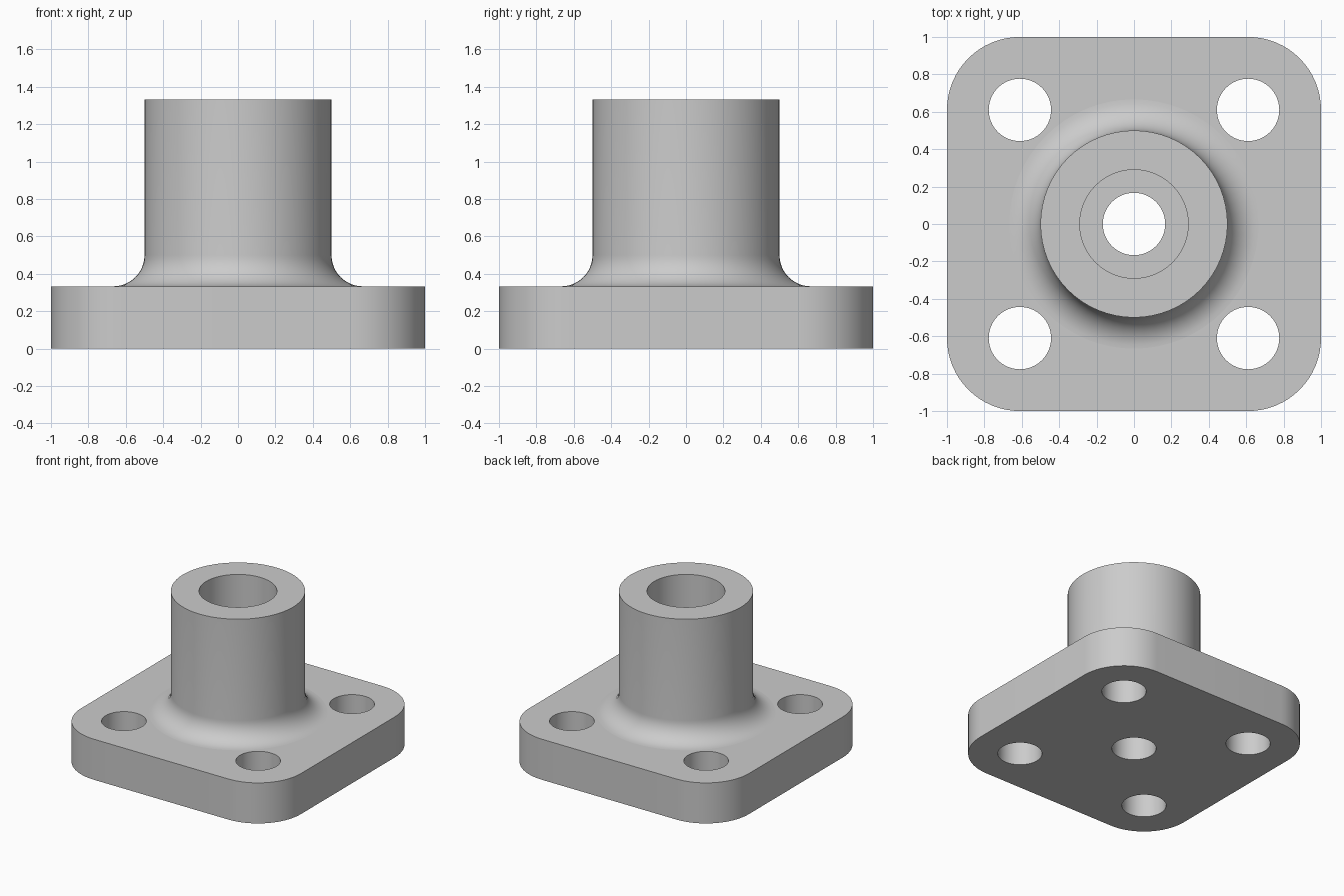
import bpy, bmesh
from math import sin, cos, pi, radians

if "Cube" in bpy.data.objects:
    bpy.data.objects.remove(bpy.data.objects["Cube"], do_unlink=True)

PLATE_H, TOP = 1 / 3, 4 / 3          # plate thickness, overall height
CORNER, HOLE_POS = 0.39, 0.61        # corner radius, bolt hole offset
HOLE_R, BORE_R, BOSS_R = 1 / 6, 0.29, 0.5
FILLET = 1 / 6
SEG = 64

metal = bpy.data.materials.new("light grey metal")
metal.use_nodes = True
grey = (0.6, 0.6, 0.6, 1)
metal.diffuse_color = grey
metal.node_tree.nodes["Principled BSDF"].inputs["Base Color"].default_value = grey


def make_object(name, bm):
    bmesh.ops.recalc_face_normals(bm, faces=bm.faces)
    mesh = bpy.data.meshes.new(name)
    bm.to_mesh(mesh)
    bm.free()
    mesh.materials.append(metal)
    obj = bpy.data.objects.new(name, mesh)
    bpy.context.collection.objects.link(obj)
    return obj


def prism(name, outline, z0, z1):
    """Extrude a closed outline upward."""
    bm = bmesh.new()
    face = bm.faces.new([bm.verts.new((x, y, z0)) for x, y in outline])
    top = bmesh.ops.extrude_face_region(bm, geom=[face])["geom"]
    verts = [v for v in top if isinstance(v, bmesh.types.BMVert)]
    bmesh.ops.translate(bm, verts=verts, vec=(0, 0, z1 - z0))
    return make_object(name, bm)


def circle(r, x=0, y=0):
    return [(x + r * cos(2 * pi * i / SEG), y + r * sin(2 * pi * i / SEG))
            for i in range(SEG)]


def lathe(name, profile):
    """Revolve an (r, z) profile into a closed solid."""
    bm = bmesh.new()
    rings = [[bm.verts.new((x, y, z)) for x, y in circle(r)] for r, z in profile]
    for low, high in zip(rings, rings[1:]):
        for i in range(SEG):
            j = (i + 1) % SEG
            bm.faces.new((low[i], low[j], high[j], high[i]))
    bm.faces.new(rings[0])
    bm.faces.new(rings[-1])
    return make_object(name, bm)


def combine(target, tool, operation):
    mod = target.modifiers.new(operation, 'BOOLEAN')
    mod.operation, mod.object, mod.solver = operation, tool, 'EXACT'
    tool.hide_render = True
    bpy.context.view_layer.objects.active = target
    bpy.ops.object.modifier_apply(modifier=mod.name)
    bpy.data.objects.remove(tool, do_unlink=True)


# Square plate with rounded corners
outline = []
for k, (sx, sy) in enumerate([(1, 1), (-1, 1), (-1, -1), (1, -1)]):
    for i in range(17):
        a = pi / 2 * (k + i / 16)
        outline.append((sx * (1 - CORNER) + CORNER * cos(a),
                        sy * (1 - CORNER) + CORNER * sin(a)))
flange = prism("flange", outline, 0, PLATE_H)

# Boss with a concave fillet at its foot
foot = BOSS_R + FILLET
profile = [(foot, PLATE_H / 2)]
for i in range(13):
    a = pi / 2 * i / 12
    profile.append((foot - FILLET * sin(a), PLATE_H + FILLET * (1 - cos(a))))
profile.append((BOSS_R, TOP))
combine(flange, lathe("boss", profile), 'UNION')

# Stepped centre bore
combine(flange, lathe("bore_cutter", [(HOLE_R, -0.1), (HOLE_R, PLATE_H),
                                      (BORE_R, PLATE_H), (BORE_R, TOP + 0.1)]),
        'DIFFERENCE')

# Four bolt holes
for sx in (-1, 1):
    for sy in (-1, 1):
        combine(flange, prism("bolt_hole_cutter",
                              circle(HOLE_R, sx * HOLE_POS, sy * HOLE_POS),
                              -0.1, PLATE_H + 0.1), 'DIFFERENCE')

# Smooth curved walls, flat level faces
bpy.ops.object.select_all(action='DESELECT')
flange.select_set(True)
bpy.context.view_layer.objects.active = flange
bpy.ops.object.shade_smooth_by_angle(angle=radians(30))
for poly in flange.data.polygons:
    if abs(poly.normal.z) > 0.999:
        poly.use_smooth = False
